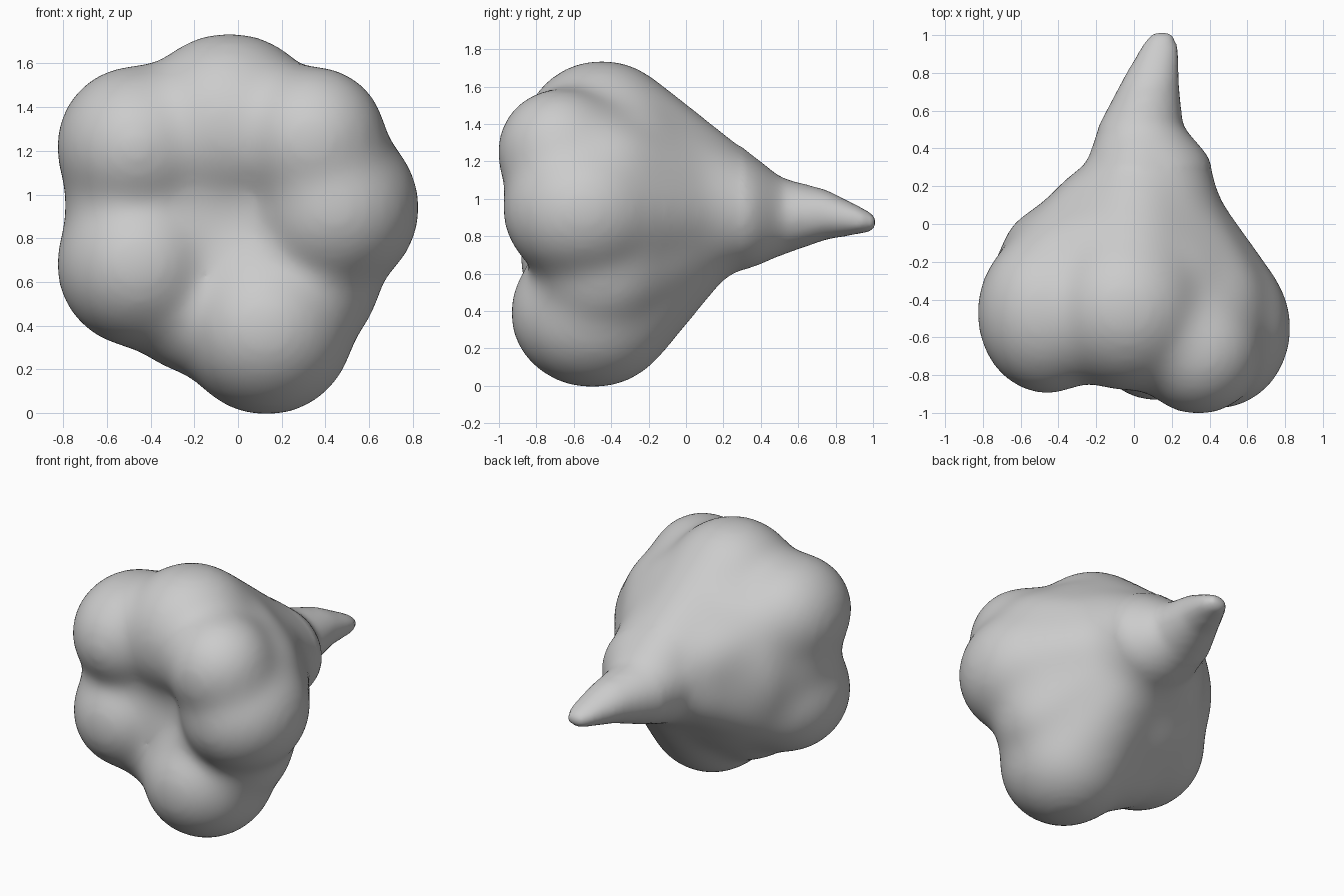
import bpy, bmesh, math
from mathutils import Matrix, Vector

cube = bpy.data.objects.get("Cube")
if cube:
    bpy.data.objects.remove(cube, do_unlink=True)

# Plain clay grey
clay = bpy.data.materials.new("clay_grey")
clay.use_nodes = True
colour = (0.6, 0.6, 0.6, 1)
clay.diffuse_color = colour
clay.node_tree.nodes["Principled BSDF"].inputs["Base Color"].default_value = colour

SHRINK = 0.02  # extra radius that the softening takes away again
bm = bmesh.new()


def ball_points(centre, radius, depth):
    """Points of a ball stretched along y."""
    ball = bmesh.new()
    matrix = Matrix.Translation(centre) @ Matrix.Diagonal((radius, depth, radius, 1))
    bmesh.ops.create_icosphere(ball, subdivisions=4, radius=1, matrix=matrix)
    points = [v.co.copy() for v in ball.verts]
    ball.free()
    return points


def lobe(centre, radius, depth, root, root_radius):
    """Lump at the front that tapers back to a smaller ball at its root."""
    points = ball_points(centre, radius + SHRINK, depth + SHRINK)
    points += ball_points(root, root_radius, root_radius)
    verts = [bm.verts.new(p) for p in points]
    hull = bmesh.ops.convex_hull(bm, input=verts)
    bmesh.ops.delete(bm, geom=hull["geom_interior"], context="VERTS")


def loft(sections, sides=32):
    """Closed skin through elliptical sections: y, left, right, low, high."""
    rings = []
    for y, left, right, low, high in sections:
        cx, cz = (left + right) / 2, (low + high) / 2
        rx, rz = (right - left) / 2, (high - low) / 2
        rings.append([bm.verts.new((cx + rx * math.cos(a), y, cz + rz * math.sin(a)))
                      for a in (math.tau * i / sides for i in range(sides))])
    for a, b in zip(rings, rings[1:]):
        for i in range(sides):
            j = (i + 1) % sides
            bm.faces.new((a[j], a[i], b[i], b[j]))
    bm.faces.new(rings[0])
    bm.faces.new(list(reversed(rings[-1])))


# Core that tapers into the pointed tail
loft([
    (-0.75, -0.30, 0.30, 0.60, 1.20),
    (-0.66, -0.56, 0.56, 0.34, 1.44),
    (-0.45, -0.74, 0.74, 0.20, 1.60),
    (-0.20, -0.74, 0.66, 0.24, 1.60),
    (0.00, -0.66, 0.50, 0.40, 1.49),
    (0.12, -0.48, 0.46, 0.53, 1.38),
    (0.24, -0.30, 0.43, 0.60, 1.29),
    (0.36, -0.24, 0.40, 0.63, 1.22),
    (0.52, -0.19, 0.26, 0.70, 1.11),
    (0.75, -0.07, 0.24, 0.78, 1.05),
    (0.93, 0.03, 0.24, 0.81, 0.96),
    (1.02, 0.09, 0.21, 0.83, 0.91),
])

# Ring of lumps around the front
lobe((-0.46, -0.47, 1.22), 0.36, 0.42, (-0.16, 0.02, 1.02), 0.30)  # upper right
lobe((-0.45, -0.47, 0.68), 0.37, 0.41, (-0.16, 0.02, 0.86), 0.30)  # lower right
lobe((-0.04, -0.45, 1.31), 0.42, 0.42, (0.04, 0.30, 0.95), 0.26)   # top
lobe((0.34, -0.67, 1.25), 0.33, 0.33, (0.12, 0.15, 1.05), 0.25)    # upper left
lobe((0.44, -0.55, 0.94), 0.38, 0.42, (0.12, 0.20, 0.92), 0.24)    # left
lobe((0.13, -0.50, 0.39), 0.39, 0.43, (0.10, 0.08, 0.85), 0.28)    # bottom

# Bridges that fill the outer valleys between the lumps
lobe((-0.20, -0.43, 0.50), 0.31, 0.32, (-0.05, 0.00, 0.80), 0.26)
lobe((-0.46, -0.42, 0.95), 0.32, 0.36, (-0.16, 0.02, 0.95), 0.30)
lobe((0.38, -0.45, 1.12), 0.32, 0.36, (0.12, 0.15, 1.00), 0.25)
lobe((0.33, -0.45, 0.60), 0.31, 0.34, (0.12, 0.12, 0.88), 0.26)
lobe((0.10, -0.50, 0.58), 0.33, 0.33, (0.10, 0.08, 0.85), 0.26)

bmesh.ops.recalc_face_normals(bm, faces=bm.faces)
rough = bpy.data.meshes.new("rough_body")
bm.to_mesh(rough)
bm.free()
body = bpy.data.objects.new("lumpy_body", rough)
bpy.context.collection.objects.link(body)

# Fuse the lumps into one skin
fuse = body.modifiers.new("fuse", "REMESH")
fuse.mode = "VOXEL"
fuse.voxel_size = 0.025
bpy.context.view_layer.update()
evaluated = body.evaluated_get(bpy.context.evaluated_depsgraph_get())
mesh = bpy.data.meshes.new_from_object(evaluated)
body.modifiers.clear()
body.data = mesh
bpy.data.meshes.remove(rough)

# Soften the seams, strongly at the front and lightly on the tail
skin = bmesh.new()
skin.from_mesh(mesh)
for limit, passes in ((2, 6), (0.5, 9), (0.3, 35)):
    verts = [v for v in skin.verts if v.co.y < limit]
    for _ in range(passes):
        bmesh.ops.smooth_vert(skin, verts=verts, factor=0.5,
                              use_axis_x=True, use_axis_y=True, use_axis_z=True)
skin.to_mesh(mesh)
skin.free()

mesh.materials.clear()
mesh.materials.append(clay)
mesh.polygons.foreach_set("use_smooth", [True] * len(mesh.polygons))
mesh.update()
